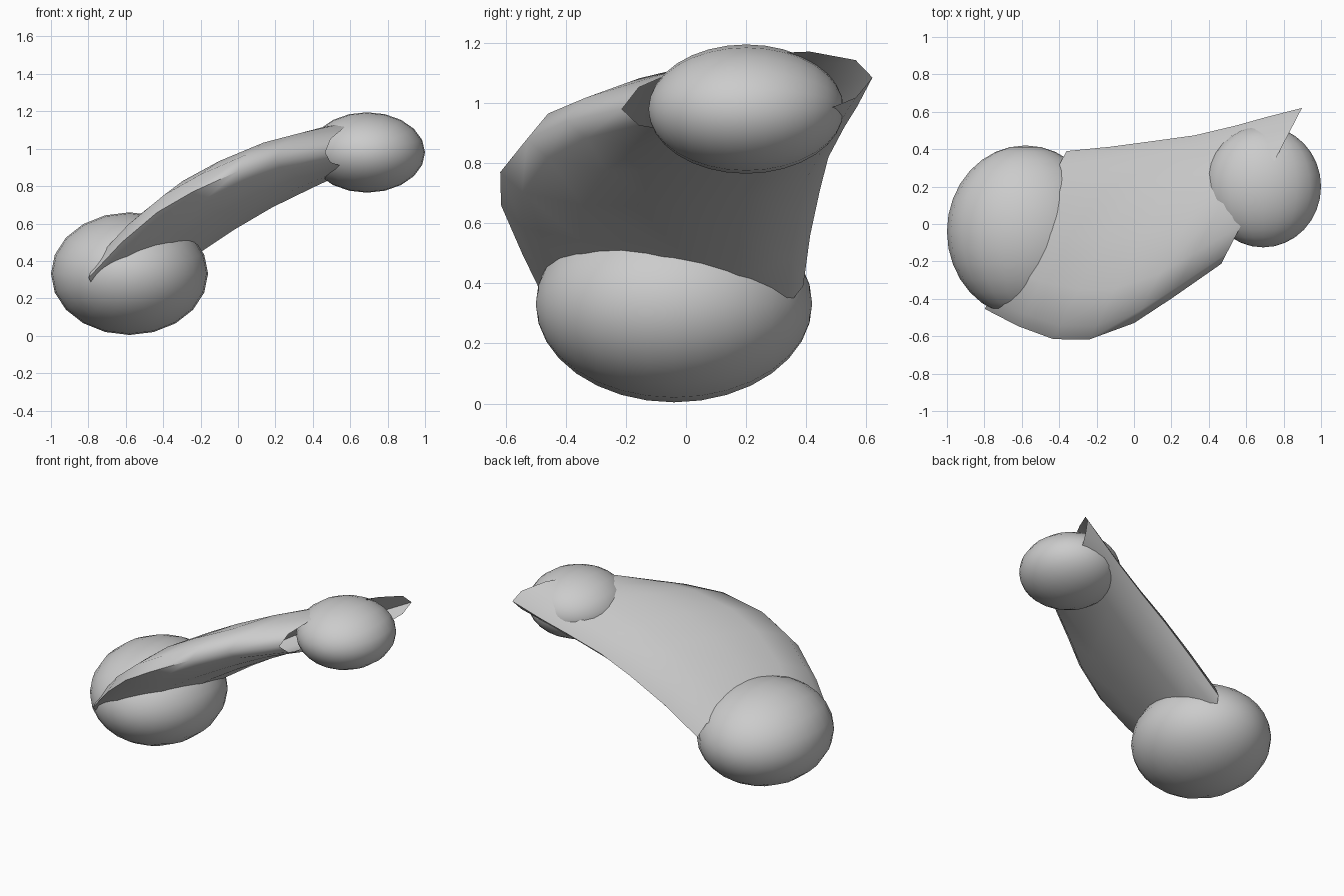
import bpy, bmesh, math
from mathutils import Vector

cube = bpy.data.objects.get("Cube")
if cube:
    bpy.data.objects.remove(cube)

grey = bpy.data.materials.new("plain_grey")
grey.use_nodes = True
grey.diffuse_color = (0.6, 0.6, 0.6, 1)
grey.node_tree.nodes["Principled BSDF"].inputs["Base Color"].default_value = (0.6, 0.6, 0.6, 1)


def finish(name, bm, angle):
    bmesh.ops.recalc_face_normals(bm, faces=bm.faces)
    mesh = bpy.data.meshes.new(name)
    bm.to_mesh(mesh)
    bm.free()
    mesh.materials.append(grey)
    obj = bpy.data.objects.new(name, mesh)
    bpy.context.collection.objects.link(obj)
    bpy.ops.object.select_all(action='DESELECT')
    obj.select_set(True)
    bpy.context.view_layer.objects.active = obj
    bpy.ops.object.shade_smooth_by_angle(angle=math.radians(angle))


def ellipsoid(name, centre, radii):
    # Poles point front and back
    bm = bmesh.new()
    bmesh.ops.create_uvsphere(bm, u_segments=20, v_segments=16, radius=1)
    for v in bm.verts:
        v.co = Vector([c + r * k for c, r, k in zip(centre, radii, v.co.xzy)])
    finish(name, bm, 60)


# Rounded lobes at the two ends
ellipsoid("lower_lobe", (-0.58, -0.04, 0.332), (0.42, 0.46, 0.328))
ellipsoid("upper_lobe", (0.69, 0.20, 0.98), (0.31, 0.325, 0.215))

# Arched bridge: open oval tube swept along a skewed horizontal axis
along = Vector((0.888, -0.46, 0))
across = Vector((0.46, 0.888, 0))
# distance along, front edge, back edge, front height, back height, rise, drop
stations = [
    (-0.50, -0.77, 0.18, 0.31, 0.39, 0.17, 0.13),
    (-0.30, -0.77, 0.31, 0.50, 0.56, 0.18, 0.15),
    (-0.10, -0.745, 0.45, 0.66, 0.71, 0.18, 0.15),
    (0.07, -0.66, 0.57, 0.77, 0.82, 0.175, 0.14),
    (0.244, -0.47, 0.72, 0.88, 0.92, 0.165, 0.13),
    (0.362, -0.26, 0.83, 0.94, 0.99, 0.15, 0.12),
    (0.512, 0.025, 0.964, 0.98, 1.085, 0.13, 0.12),
]
SIDES = 12
bm = bmesh.new()
rings = []
for s, front, back, z_front, z_back, rise, drop in stations:
    ring = []
    for i in range(SIDES):
        a = math.tau * i / SIDES
        t = (1 - math.cos(a)) / 2
        p = along * s + across * (front + (back - front) * t)
        p.z = z_front + (z_back - z_front) * t
        p.z += math.sin(a) * (rise if math.sin(a) > 0 else drop)
        ring.append(bm.verts.new(p))
    rings.append(ring)
for r0, r1 in zip(rings, rings[1:]):
    for i in range(SIDES):
        j = (i + 1) % SIDES
        bm.faces.new((r0[i], r0[j], r1[j], r1[i]))
finish("arched_bridge", bm, 75)
